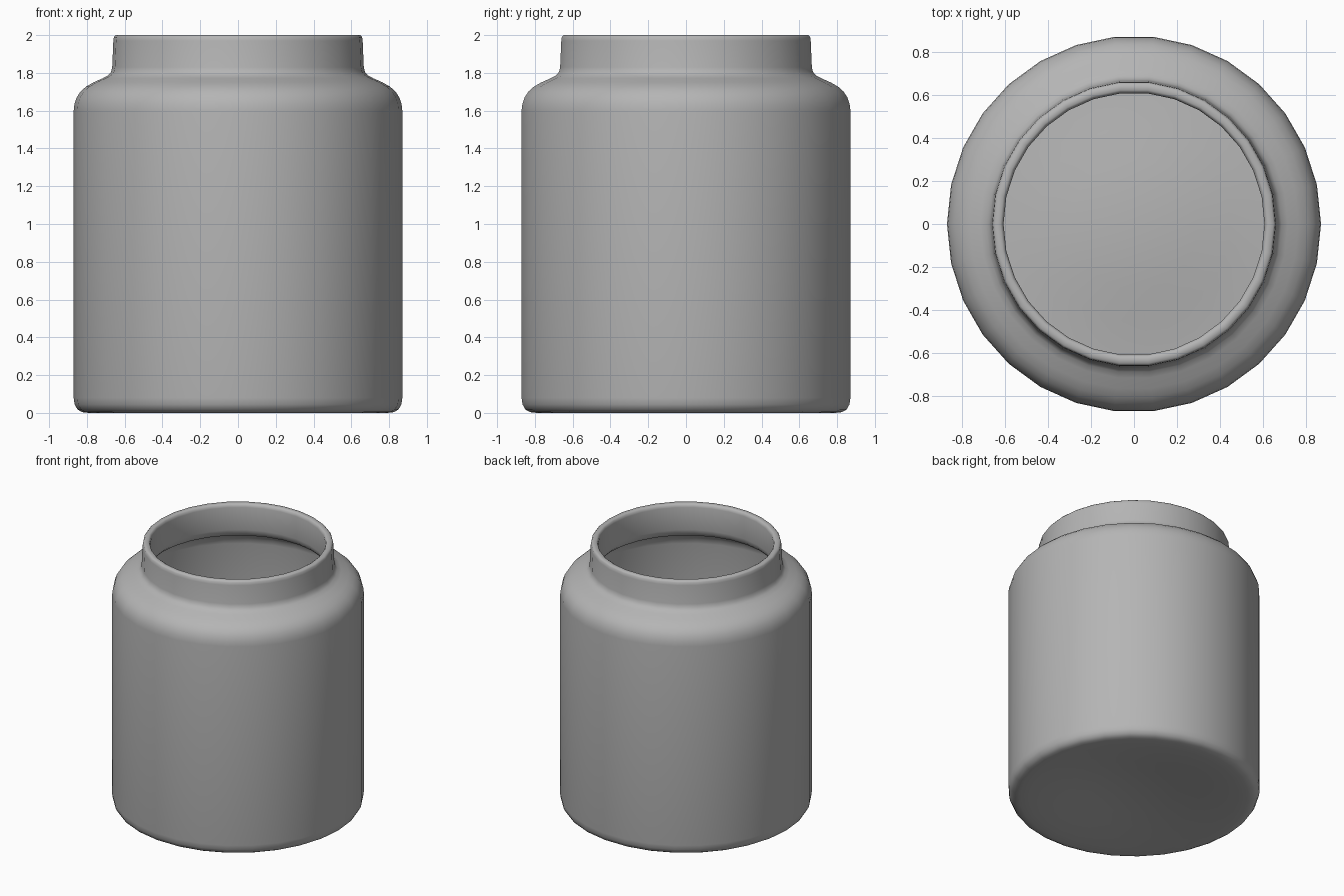
import bpy, bmesh, math

SIDES = 30
Y_SCALE = 1.006

# Jar wall profile (radius, height): domed underside, outside, rim, inside, floor
profile = [
    (0.0, 0.065), (0.15, 0.061), (0.30, 0.048), (0.45, 0.028), (0.60, 0.011),
    (0.72, 0.002), (0.79, 0.0),
    (0.825, 0.004), (0.85, 0.018), (0.865, 0.045), (0.87, 0.08),
    (0.87, 1.60), (0.866, 1.635), (0.854, 1.67), (0.835, 1.70), (0.805, 1.727),
    (0.765, 1.75), (0.715, 1.772), (0.687, 1.787), (0.672, 1.805), (0.666, 1.83),
    (0.660, 1.97), (0.657, 1.99), (0.648, 2.0),
    (0.622, 2.0), (0.612, 1.993), (0.607, 1.975),
    (0.612, 1.80), (0.619, 1.768), (0.64, 1.745), (0.69, 1.725), (0.745, 1.702),
    (0.785, 1.675), (0.81, 1.64), (0.82, 1.60),
    (0.82, 0.08), (0.81, 0.058), (0.785, 0.05), (0.72, 0.052),
    (0.60, 0.061), (0.45, 0.078), (0.30, 0.098), (0.15, 0.111), (0.0, 0.115),
]


def lathe(name, points, sides):
    bm = bmesh.new()
    rings = []
    for r, z in points:
        count = sides if r > 0 else 1
        rings.append([bm.verts.new((r * math.cos(math.tau * i / sides),
                                    r * math.sin(math.tau * i / sides) * Y_SCALE, z))
                      for i in range(count)])
    for a, b in zip(rings, rings[1:]):
        for i in range(sides):
            j = (i + 1) % sides
            corners = [a[i % len(a)], a[j % len(a)], b[j % len(b)], b[i % len(b)]]
            bm.faces.new(list(dict.fromkeys(corners)))
    bmesh.ops.recalc_face_normals(bm, faces=bm.faces)
    for f in bm.faces:
        f.smooth = True
    mesh = bpy.data.meshes.new(name)
    bm.to_mesh(mesh)
    bm.free()
    obj = bpy.data.objects.new(name, mesh)
    bpy.context.collection.objects.link(obj)
    return obj


# Hollow wide-mouthed jar in dark grey
jar = lathe("jar", profile, SIDES)
grey = bpy.data.materials.new("dark_grey")
grey.diffuse_color = (0.46, 0.46, 0.46, 1.0)
jar.data.materials.append(grey)
